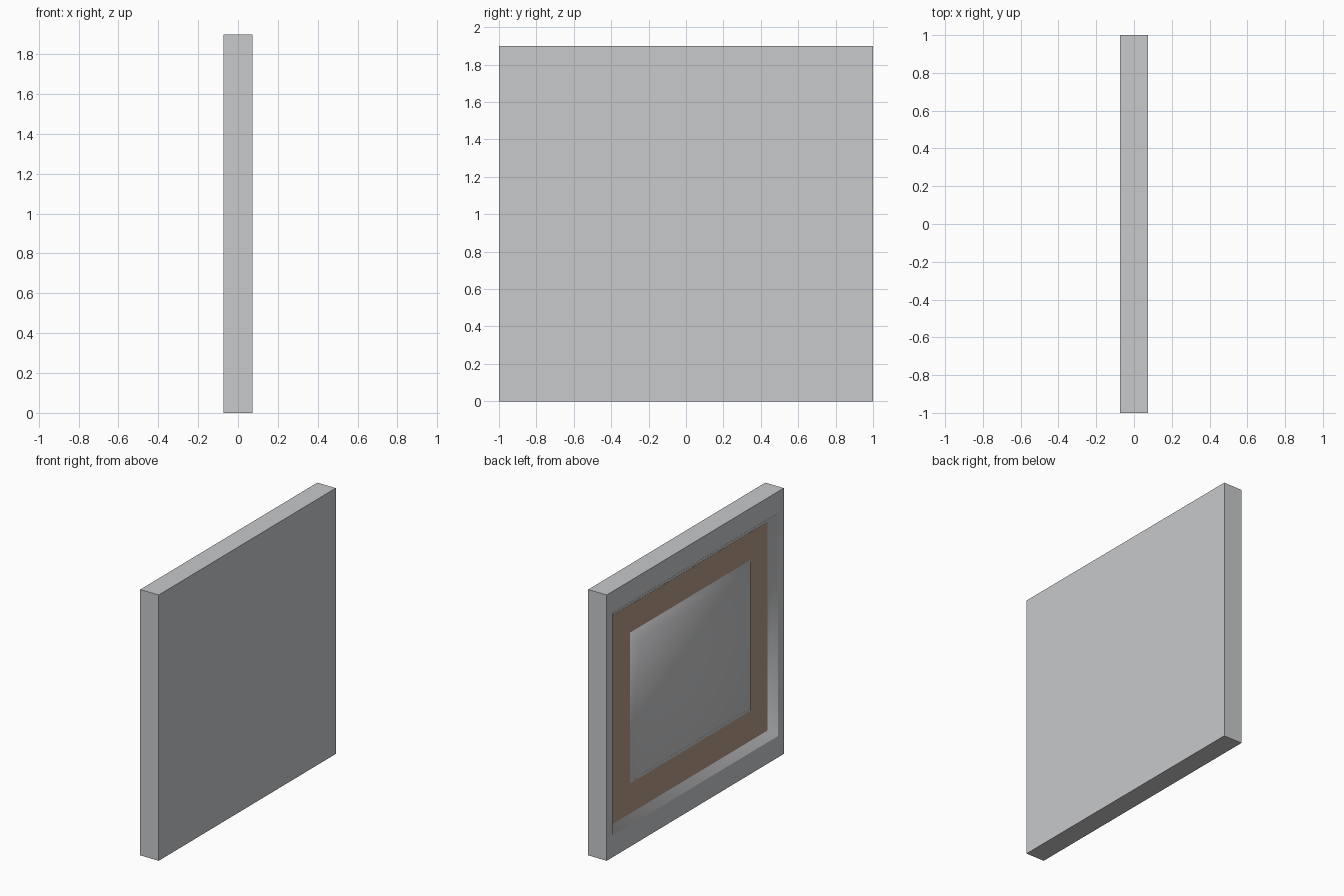
import bpy, bmesh

cube = bpy.data.objects.get("Cube")
if cube:
    bpy.data.objects.remove(cube, do_unlink=True)

MID = 0.95      # height of the centre
FACE = -0.073   # the picture side looks towards -x


def material(name, rgb):
    mat = bpy.data.materials.new(name)
    mat.use_nodes = True
    mat.diffuse_color = (*rgb, 1)
    mat.node_tree.nodes["Principled BSDF"].inputs["Base Color"].default_value = (*rgb, 1)
    return mat


grey = material("grey", (0.58, 0.585, 0.6))
brown = material("brown", (0.46, 0.325, 0.245))


def nested_rectangles(name, rings, mat, smooth_bands=()):
    """Bridge rectangles given as (x, half width, half height) and cap both ends."""
    bm = bmesh.new()
    loops = [[bm.verts.new((x, sy * hy, MID + sz * hz))
              for sy, sz in ((-1, -1), (1, -1), (1, 1), (-1, 1))]
             for x, hy, hz in rings]
    for band, (a, b) in enumerate(zip(loops, loops[1:])):
        for i in range(4):
            j = (i + 1) % 4
            face = bm.faces.new((a[i], a[j], b[j], b[i]))
            face.smooth = band in smooth_bands
    front = bm.faces.new(loops[-1])
    front.smooth = len(loops) - 1 in smooth_bands
    bm.faces.new(loops[0])
    bmesh.ops.recalc_face_normals(bm, faces=bm.faces)
    mesh = bpy.data.meshes.new(name)
    bm.to_mesh(mesh)
    bm.free()
    mesh.materials.append(mat)
    obj = bpy.data.objects.new(name, mesh)
    bpy.context.collection.objects.link(obj)
    return obj


# Frame: solid back, flat border and a sloping inner lip
nested_rectangles("frame", [
    (-FACE, 1.0, 0.95),
    (FACE, 1.0, 0.95),
    (FACE, 0.935, 0.797),
    (FACE + 0.045, 0.872, 0.74),
], grey, smooth_bands=(2,))

# Mat board lying on the floor of the recess
nested_rectangles("mat_board", [
    (FACE + 0.046, 0.875, 0.745),
    (FACE + 0.04, 0.875, 0.745),
], brown)

# Raised centre panel with softly shaded sloping sides, level with the border
nested_rectangles("centre_panel", [
    (FACE + 0.042, 0.684, 0.542),
    (FACE, 0.625, 0.485),
], grey, smooth_bands=(0, 1)).location.z = 0.008
